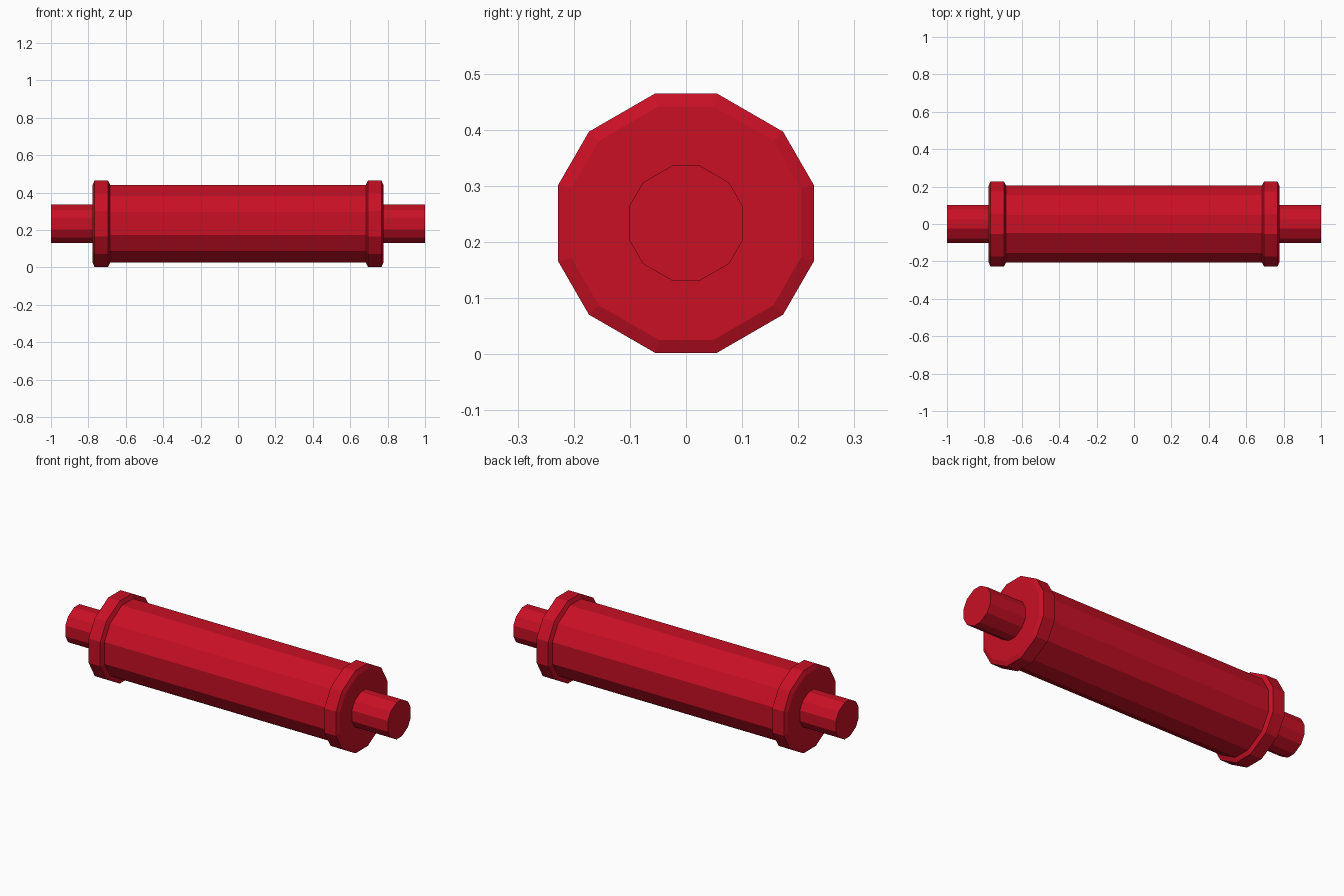
import bpy, bmesh
from math import cos, sin, radians

cube = bpy.data.objects.get("Cube")
if cube:
    bpy.data.objects.remove(cube, do_unlink=True)

AXIS_Z = 0.2335

red = bpy.data.materials.new("red")
red.use_nodes = True
RED = (0.578, 0.005, 0.018, 1)
red.diffuse_color = RED
red.node_tree.nodes["Principled BSDF"].inputs["Base Color"].default_value = RED

# Twelve corners with slightly narrower and wider sides in turn
ANGLES = [radians(30 * i + 15 + (1.7 if i % 2 == 0 else -1.7)) for i in range(12)]


def turned_part(name, profile):
    """Loft twelve-sided rings along x from (x, radius) pairs and cap the ends."""
    bm = bmesh.new()
    rings = [[bm.verts.new((x, r * cos(a), AXIS_Z + r * sin(a))) for a in ANGLES]
             for x, r in profile]
    for a, b in zip(rings, rings[1:]):
        for i in range(12):
            j = (i + 1) % 12
            bm.faces.new((a[i], a[j], b[j], b[i]))
    bm.faces.new(rings[0])
    bm.faces.new(rings[-1])
    bmesh.ops.recalc_face_normals(bm, faces=bm.faces)
    mesh = bpy.data.meshes.new(name)
    bm.to_mesh(mesh)
    bm.free()
    mesh.materials.append(red)
    obj = bpy.data.objects.new(name, mesh)
    bpy.context.collection.objects.link(obj)


# Main barrel
turned_part("barrel", [(-0.69, 0.2137), (0.69, 0.2137)])

# Chamfered collar and stub shaft at each end
for side, s in (("left", 1), ("right", -1)):
    collar = [(0.685, 0.216), (0.695, 0.2377), (0.767, 0.2377), (0.777, 0.2137)]
    turned_part(side + "_collar", [(s * x, r) for x, r in collar])
    turned_part(side + "_shaft", [(s * 0.77, 0.1055), (s * 1.0, 0.1055)])
